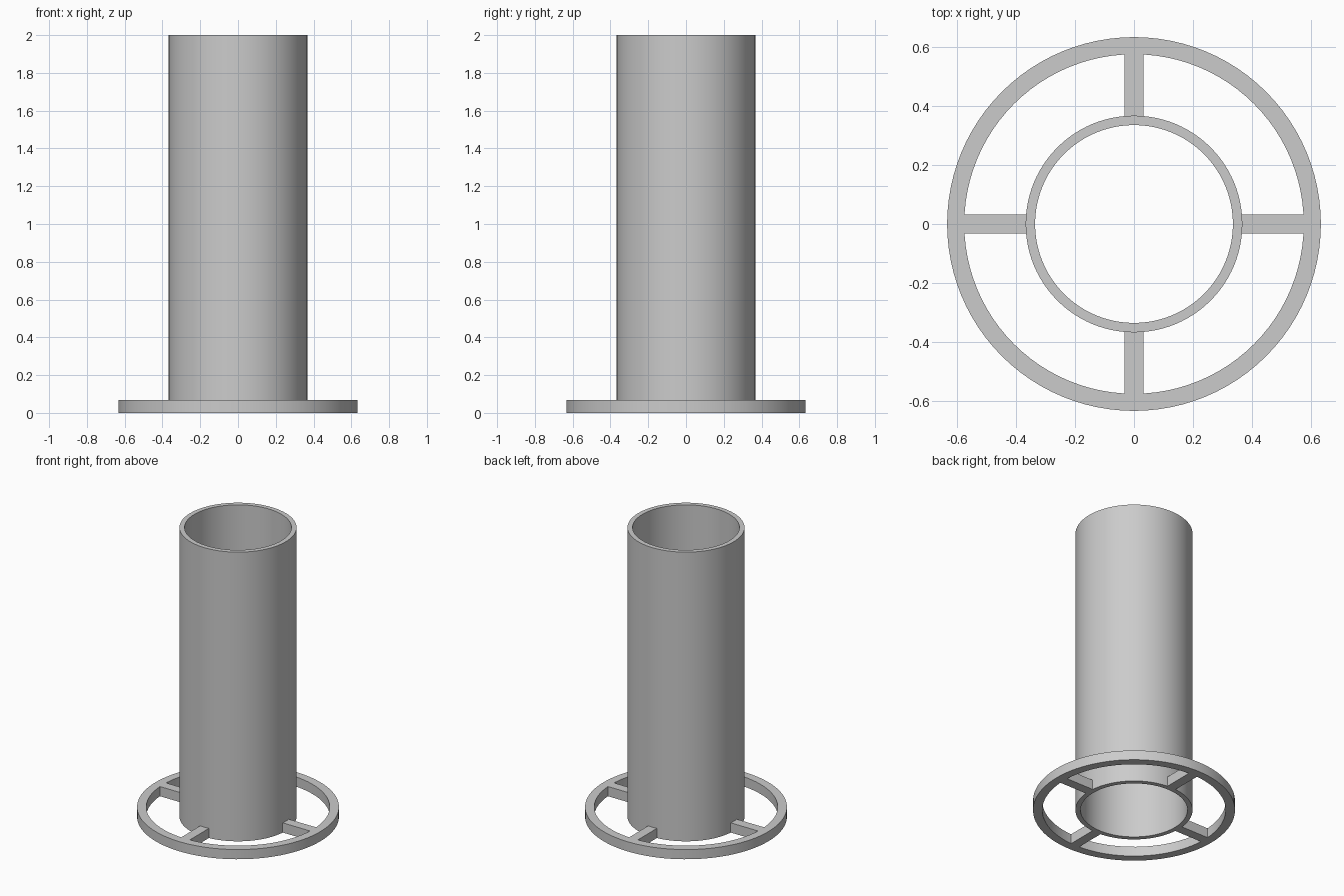
import bpy
import bmesh
from math import cos, sin, pi, radians
from mathutils import Matrix

cube = bpy.data.objects.get("Cube")
if cube:
    bpy.data.objects.remove(cube, do_unlink=True)

SEGMENTS = 96
TUBE_OUTER, TUBE_INNER, TUBE_HEIGHT = 0.367, 0.335, 2.0
RING_OUTER, RING_INNER, BASE_HEIGHT = 0.633, 0.575, 0.067
SPOKE_WIDTH = 0.066

grey = bpy.data.materials.new("plain grey")
grey.use_nodes = True
colour = (0.6, 0.6, 0.6, 1)
grey.diffuse_color = colour
grey.node_tree.nodes["Principled BSDF"].inputs["Base Color"].default_value = colour


def finish(name, bm, smooth=False):
    bmesh.ops.recalc_face_normals(bm, faces=bm.faces)
    mesh = bpy.data.meshes.new(name)
    bm.to_mesh(mesh)
    bm.free()
    mesh.materials.append(grey)
    obj = bpy.data.objects.new(name, mesh)
    bpy.context.collection.objects.link(obj)
    if smooth:
        bpy.ops.object.select_all(action='DESELECT')
        obj.select_set(True)
        bpy.context.view_layer.objects.active = obj
        bpy.ops.object.shade_smooth_by_angle(angle=radians(30))
    return obj


def hollow_cylinder(name, outer, inner, height):
    """Sweep a rectangular wall section around the z axis."""
    bm = bmesh.new()
    section = [(inner, 0), (outer, 0), (outer, height), (inner, height)]
    loops = []
    for i in range(SEGMENTS):
        a = 2 * pi * i / SEGMENTS
        loops.append([bm.verts.new((r * cos(a), r * sin(a), z)) for r, z in section])
    for i, loop in enumerate(loops):
        after = loops[(i + 1) % SEGMENTS]
        for j in range(4):
            k = (j + 1) % 4
            bm.faces.new((loop[j], after[j], after[k], loop[k]))
    return finish(name, bm, smooth=True)


def spoke(name, angle):
    """Square bar from the tube wall out to the ring."""
    start = (TUBE_OUTER ** 2 - (SPOKE_WIDTH / 2) ** 2) ** 0.5
    length = RING_INNER - start
    bm = bmesh.new()
    place = (Matrix.Rotation(angle, 4, 'Z')
             @ Matrix.Translation((start + length / 2, 0, BASE_HEIGHT / 2))
             @ Matrix.Diagonal((length, SPOKE_WIDTH, BASE_HEIGHT, 1)))
    bmesh.ops.create_cube(bm, size=1, matrix=place)
    return finish(name, bm)


# Upright tube, open at both ends
hollow_cylinder("tube", TUBE_OUTER, TUBE_INNER, TUBE_HEIGHT)

# Flat foot ring
hollow_cylinder("base_ring", RING_OUTER, RING_INNER, BASE_HEIGHT)

# Four spokes joining tube and ring
for i, side in enumerate(("left", "back", "right", "front")):
    spoke(side + "_spoke", i * pi / 2)
